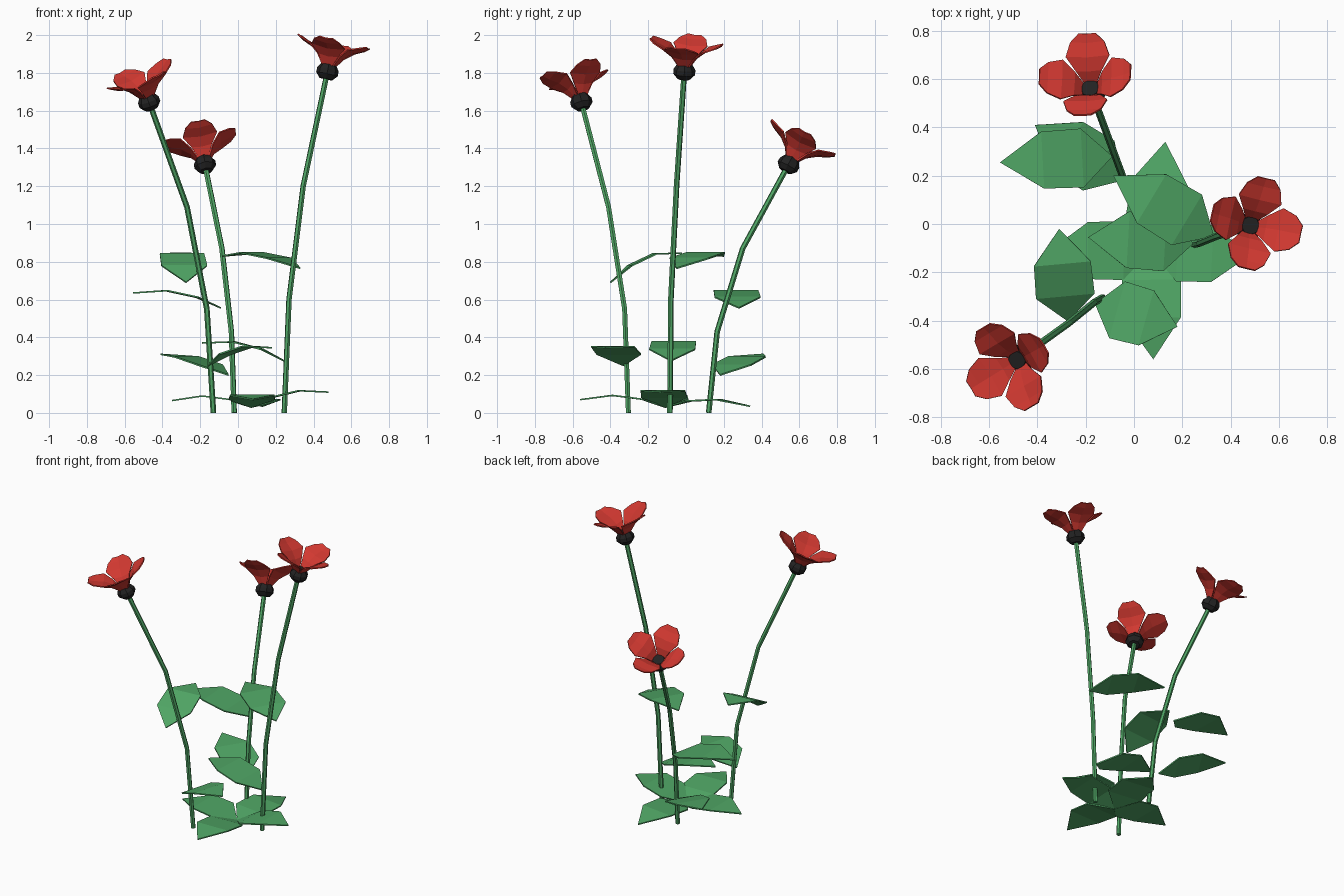
import bpy
from math import cos, sin, pi, radians
from mathutils import Vector, Matrix

cube = bpy.data.objects.get("Cube")
if cube:
    bpy.data.objects.remove(cube, do_unlink=True)


def material(name, rgb):
    m = bpy.data.materials.new(name)
    m.use_nodes = True
    m.diffuse_color = (*rgb, 1)
    bsdf = m.node_tree.nodes["Principled BSDF"]
    bsdf.inputs["Base Color"].default_value = (*rgb, 1)
    bsdf.inputs["Roughness"].default_value = 0.8
    return m


GREEN = material("leaf green", (0.08, 0.38, 0.13))
RED = material("petal red", (0.64, 0.04, 0.03))
BLACK = material("heart black", (0.016, 0.016, 0.016))


def add_mesh(name, verts, faces, mat, thickness=0):
    me = bpy.data.meshes.new(name)
    me.from_pydata([tuple(v) for v in verts], [], faces)
    me.materials.append(mat)
    ob = bpy.data.objects.new(name, me)
    bpy.context.collection.objects.link(ob)
    if thickness:
        mod = ob.modifiers.new("thickness", "SOLIDIFY")
        mod.thickness = thickness
        mod.offset = 0
    return ob


def grid_faces(rows, cols, wrap=False):
    """Quads between consecutive rows of points."""
    return [(r * cols + c, r * cols + (c + 1) % cols,
             (r + 1) * cols + (c + 1) % cols, (r + 1) * cols + c)
            for r in range(rows - 1) for c in range(cols if wrap else cols - 1)]


def stem(name, points):
    cu = bpy.data.curves.new(name, "CURVE")
    cu.dimensions = "3D"
    cu.bevel_depth = 0.015
    cu.bevel_resolution = 1
    cu.use_fill_caps = True
    sp = cu.splines.new("POLY")
    sp.points.add(len(points) - 1)
    for p, co in zip(sp.points, points):
        p.co = (*co, 1)
    sp.use_smooth = False
    cu.materials.append(GREEN)
    ob = bpy.data.objects.new(name, cu)
    bpy.context.collection.objects.link(ob)


# Petal rows: distance from axis, height along axis, half width
PETAL = [(0.025, 0.025, 0.022), (0.06, 0.08, 0.055), (0.105, 0.118, 0.092),
         (0.16, 0.142, 0.072), (0.192, 0.162, 0.036)]
# Heart rows: radius, height
HEART = [(0.035, -0.038), (0.058, -0.012), (0.058, 0.014), (0.038, 0.045)]


def flower(name, centre, axis, turn):
    rot = Vector((0, 0, 1)).rotation_difference(axis).to_matrix().to_4x4()
    frame = Matrix.Translation(centre) @ rot
    # Dark heart
    n = 8
    verts = [(r * cos(2 * pi * k / n), r * sin(2 * pi * k / n), z)
             for r, z in HEART for k in range(n)]
    faces = grid_faces(len(HEART), n, True)
    faces += [tuple(reversed(range(n))),
              tuple(range((len(HEART) - 1) * n, len(HEART) * n))]
    heart = add_mesh(name + "_heart", verts, faces, BLACK)
    heart.matrix_world = frame
    # Four cupped petals
    for k in range(4):
        verts = [(r, s * w, a + abs(s) * w * 0.12)
                 for r, a, w in PETAL for s in (-1, 0, 1)]
        petal = add_mesh(f"{name}_petal_{k + 1}", verts,
                         grid_faces(len(PETAL), 3), RED, 0.007)
        petal.matrix_world = frame @ Matrix.Rotation(radians(turn + 90 * k), 4, "Z")


def leaf(name, base, tip, arch=0.045):
    """Broad pointed blade, arched from base to tip."""
    base, tip = Vector(base), Vector(tip)
    along = tip - base
    side = Vector((-along.y, along.x, 0)).normalized()

    def spine(t):
        return base + along * t + Vector((0, 0, arch * 4 * t * (1 - t)))

    verts = [spine(0)]
    for t, w in ((0.27, 0.122), (0.62, 0.118)):
        verts += [spine(t) - side * w, spine(t) + side * w]
    verts.append(spine(1))
    add_mesh(name, verts, [(0, 1, 2), (1, 3, 4, 2), (3, 5, 4)], GREEN, 0.008)


# Stems with a flower on each
PLANTS = {
    "left_front": ([(-0.13, -0.305, 0), (-0.165, -0.325, 0.55),
                    (-0.27, -0.41, 1.09), (-0.465, -0.55, 1.63)], 31),
    "tall": ([(0.245, -0.085, 0), (0.27, -0.08, 0.6),
              (0.345, -0.05, 1.2), (0.47, -0.01, 1.79)], 77),
    "back": ([(-0.02, 0.12, 0), (-0.035, 0.165, 0.43),
              (-0.085, 0.3, 0.87), (-0.172, 0.535, 1.3)], 0),
}
for name, (path, turn) in PLANTS.items():
    stem(name + "_stem", path)
    axis = (Vector(path[-1]) - Vector(path[-2])).normalized()
    flower(name + "_flower", Vector(path[-1]) + axis * 0.015, axis, turn)

# Leaves along the stems
leaf("back_upper_leaf", (-0.09, 0.28, 0.555), (-0.555, 0.255, 0.635))
leaf("back_lower_leaf", (-0.05, 0.18, 0.2), (-0.41, 0.41, 0.31), 0.03)
leaf("left_front_upper_leaf", (-0.275, -0.4, 0.69), (-0.31, -0.02, 0.845), 0.06)
leaf("left_front_lower_leaf", (-0.16, -0.33, 0.25), (0.18, -0.425, 0.345))
leaf("tall_upper_leaf", (0.33, -0.05, 0.765), (-0.085, 0.2, 0.83))
leaf("tall_lower_leaf", (0.245, -0.08, 0.275), (-0.19, -0.055, 0.37))

# Ground rosette
for k, tip in enumerate([(0.48, -0.13, 0.11), (0.13, 0.34, 0.035),
                         (-0.35, -0.11, 0.065), (0.08, -0.56, 0.07)]):
    leaf(f"ground_leaf_{k + 1}", (0.07, -0.11, 0.03), tip, 0.04)
